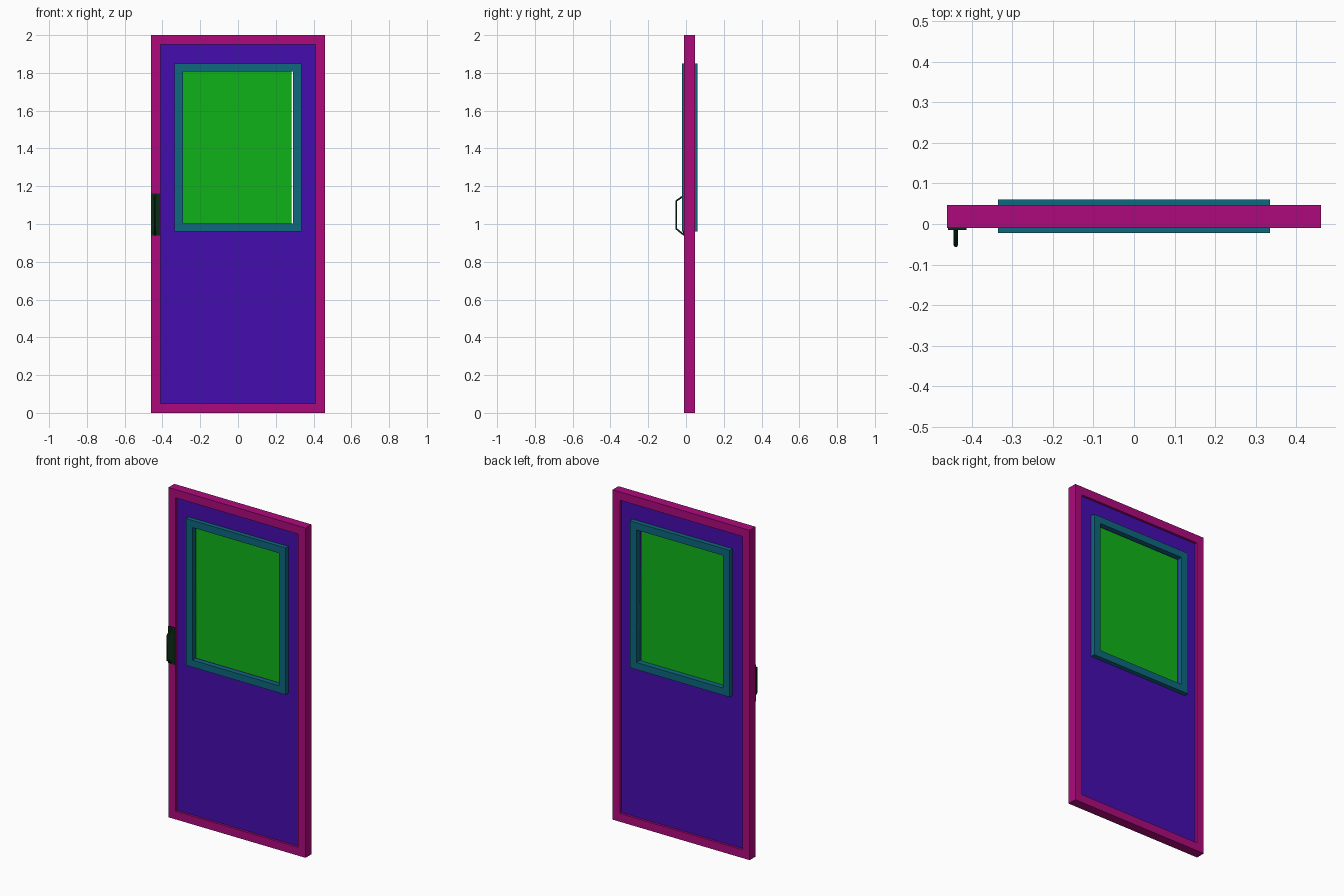
import bpy, bmesh

if "Cube" in bpy.data.objects:
    bpy.data.objects.remove(bpy.data.objects["Cube"])


def material(name, rgb):
    m = bpy.data.materials.new(name)
    m.diffuse_color = (*rgb, 1)
    m.use_nodes = True
    m.node_tree.nodes["Principled BSDF"].inputs["Base Color"].default_value = m.diffuse_color
    return m


MAGENTA = material("magenta", (0.42, 0.003, 0.2))
PURPLE = material("purple", (0.06, 0.004, 0.43))
TEAL = material("teal", (0.004, 0.14, 0.21))
GREEN = material("green", (0.005, 0.45, 0.01))
DARK = material("dark_green", (0.003, 0.025, 0.008))


def finish(name, bm, mat):
    bmesh.ops.recalc_face_normals(bm, faces=bm.faces)
    me = bpy.data.meshes.new(name)
    bm.to_mesh(me)
    bm.free()
    me.materials.append(mat)
    ob = bpy.data.objects.new(name, me)
    bpy.context.collection.objects.link(ob)
    return ob


def rect(x0, x1, z0, z1):
    return [(x0, z0), (x1, z0), (x1, z1), (x0, z1)]


def slab(name, outer, y0, y1, mat, inner=None):
    """Extrude a rectangle, or a rectangular ring, from y0 to y1."""
    bm = bmesh.new()
    out = [bm.verts.new((x, y0, z)) for x, z in rect(*outer)]
    if inner:
        inn = [bm.verts.new((x, y0, z)) for x, z in rect(*inner)]
        faces = [bm.faces.new((out[i], out[(i + 1) % 4], inn[(i + 1) % 4], inn[i]))
                 for i in range(4)]
    else:
        faces = [bm.faces.new(out)]
    ext = bmesh.ops.extrude_face_region(bm, geom=faces, use_keep_orig=True)["geom"]
    bmesh.ops.translate(bm, vec=(0, y1 - y0, 0),
                        verts=[g for g in ext if isinstance(g, bmesh.types.BMVert)])
    return finish(name, bm, mat)


DOOR = (-0.46, 0.46, 0, 2)
PANEL = (-0.411, 0.411, 0.05, 1.95)
WINDOW = (-0.335, 0.335, 0.96, 1.85)
OPENING = (-0.29, 0.29, 1.003, 1.807)

# Door border, recessed panel, window surround and glass
slab("door_border", DOOR, -0.01, 0.047, MAGENTA, PANEL)
slab("door_panel", PANEL, 0.004, 0.033, PURPLE, OPENING)
slab("window_surround", WINDOW, -0.022, 0.06, TEAL, OPENING)
slab("window_glass", (-0.29, 0.283, 1.003, 1.807), 0.01, 0.027, GREEN)

# Handle backplate
slab("handle_plate", (-0.458, -0.413, 0.938, 1.162), -0.015, -0.009, DARK)

# Bent pull bar
curve = bpy.data.curves.new("handle_bar", "CURVE")
curve.dimensions = "3D"
curve.bevel_depth = 0.0055
curve.bevel_resolution = 1
curve.use_fill_caps = True
spline = curve.splines.new("POLY")
path = [(-0.012, 1.15), (-0.052, 1.122), (-0.052, 0.975), (-0.012, 0.943)]
spline.points.add(len(path) - 1)
for p, (y, z) in zip(spline.points, path):
    p.co = (-0.4385, y, z, 1)
bar = bpy.data.objects.new("handle_bar", curve)
curve.materials.append(DARK)
bpy.context.collection.objects.link(bar)
